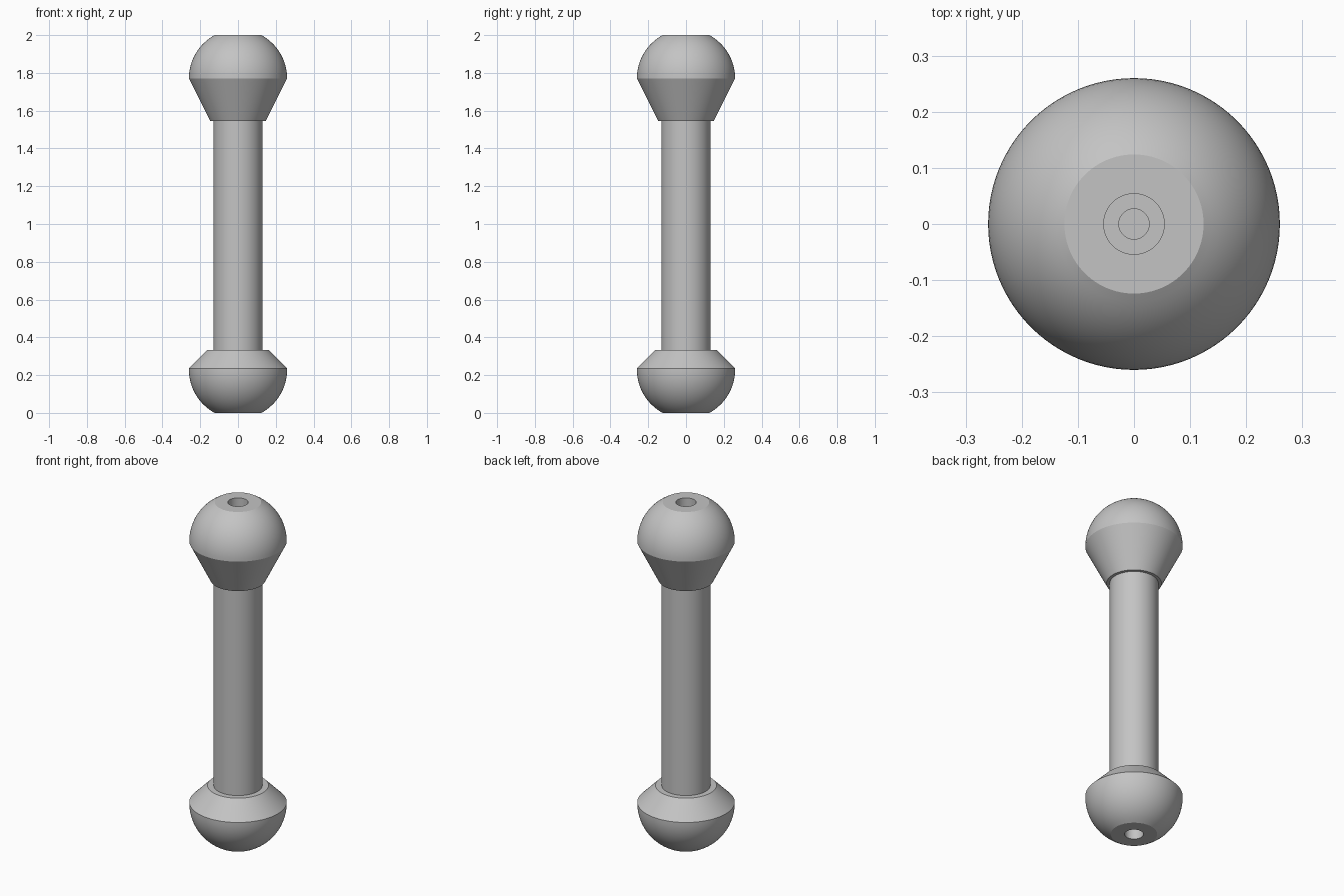
import bpy, bmesh, math

if "Cube" in bpy.data.objects:
    bpy.data.objects.remove(bpy.data.objects["Cube"])

SEGMENTS = 96
R = 0.26            # ball radius
TOP_C, LOW_C = 1.771, 0.229   # ball centre heights

grey = bpy.data.materials.new("plain grey")
grey.diffuse_color = (0.55, 0.55, 0.55, 1)
grey.use_nodes = True
grey.node_tree.nodes["Principled BSDF"].inputs["Base Color"].default_value = grey.diffuse_color


def lathe(name, profile):
    """Spin a (radius, height) profile, bottom to top, around z."""
    bm = bmesh.new()
    verts = [bm.verts.new((r, 0, z)) for r, z in profile]
    edges = [bm.edges.new(p) for p in zip(verts, verts[1:])]
    bmesh.ops.spin(bm, geom=verts + edges, cent=(0, 0, 0), axis=(0, 0, 1),
                   angle=2 * math.pi, steps=SEGMENTS, use_merge=True)
    bmesh.ops.remove_doubles(bm, verts=bm.verts, dist=1e-5)
    bmesh.ops.recalc_face_normals(bm, faces=bm.faces)
    mesh = bpy.data.meshes.new(name)
    bm.to_mesh(mesh)
    bm.free()
    mesh.materials.append(grey)
    obj = bpy.data.objects.new(name, mesh)
    bpy.context.collection.objects.link(obj)
    bpy.ops.object.select_all(action='DESELECT')
    obj.select_set(True)
    bpy.context.view_layer.objects.active = obj
    bpy.ops.object.shade_smooth_by_angle(angle=math.radians(20))
    return obj


# Dome arc from the equator to the flat cut at the end
END = math.acos(0.124 / R)
arc = [(R * math.cos(END * i / 16), R * math.sin(END * i / 16)) for i in range(17)]

# Upper knob: tapered neck, dome, flat end with a stepped bore
lathe("upper_knob",
      [(0, 1.545), (0.147, 1.545)]
      + [(r, TOP_C + z) for r, z in arc[:-1]]
      + [(0.124, 2.0), (0.054, 2.0), (0.054, 1.9), (0.027, 1.9),
         (0.027, 1.86), (0, 1.86)])

# Lower knob: flat end with a bore, dome, short shoulder
lathe("lower_knob",
      [(0, 0.12), (0.05, 0.12), (0.05, 0.0), (0.124, 0.0)]
      + [(r, LOW_C - z) for r, z in reversed(arc[:-1])]
      + [(R, 0.235), (0.163, 0.333), (0, 0.333)])

# Straight shaft between the knobs
lathe("shaft", [(0, 0.32), (0.13, 0.32), (0.13, 1.56), (0, 1.56)])
